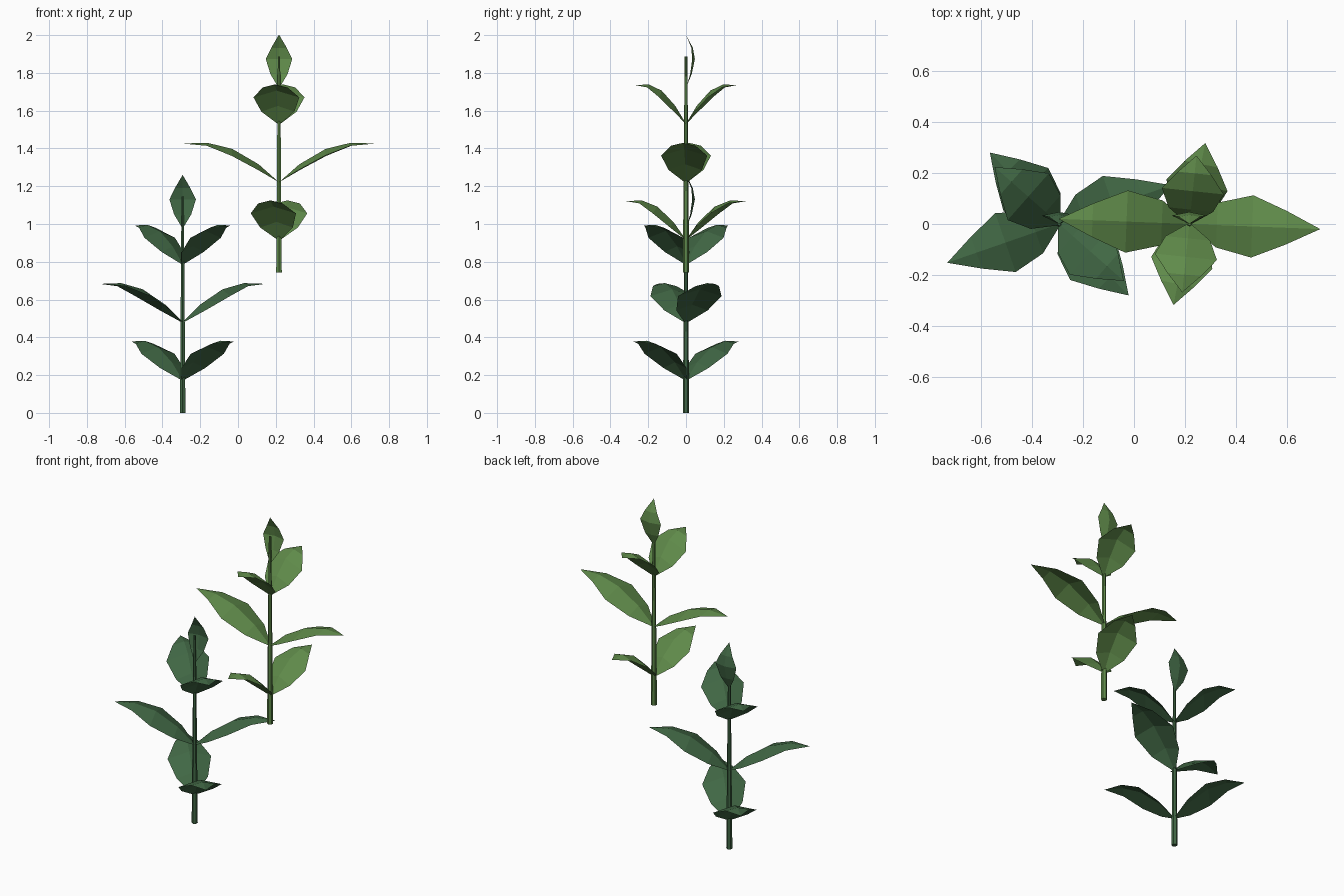
import bpy, bmesh, math
from mathutils import Vector

if "Cube" in bpy.data.objects:
    bpy.data.objects.remove(bpy.data.objects["Cube"])


def material(name, color):
    m = bpy.data.materials.new(name)
    m.diffuse_color = (*color, 1)
    m.use_nodes = True
    m.node_tree.nodes["Principled BSDF"].inputs["Base Color"].default_value = m.diffuse_color
    return m


def finish(name, bm, mat):
    bmesh.ops.recalc_face_normals(bm, faces=bm.faces)
    me = bpy.data.meshes.new(name)
    bm.to_mesh(me)
    bm.free()
    me.materials.append(mat)
    ob = bpy.data.objects.new(name, me)
    bpy.context.collection.objects.link(ob)
    return ob


def blade(name, stations, mat):
    """Folded leaf from (left, crease, right) points at each station."""
    bm = bmesh.new()
    rows = [[bm.verts.new(p) for p in s] for s in stations]
    for a, b in zip(rows, rows[1:]):
        for i in (0, 1):
            bm.faces.new((a[i], a[i + 1], b[i + 1], b[i]))
    bmesh.ops.remove_doubles(bm, verts=bm.verts, dist=0.0005)
    return finish(name, bm, mat)


# Fraction of length, rise of the ridge, share of half width, drop of the edges
LEAF = [(0, 0, 0.06, 0), (0.21, 0.095, 0.72, 0.03), (0.48, 0.176, 1, 0.036),
        (0.74, 0.209, 0.54, 0.016), (1, 0.205, 0, 0)]
# Height, distance behind the stem, half width, forward fold of the edges
TIP = [(0.985, 0.003, 0.006, 0), (1.05, 0.03, 0.045, 0.008),
       (1.13, 0.047, 0.07, 0.014), (1.19, 0.036, 0.041, 0.008), (1.26, 0, 0, 0)]


def leaf(name, base, reach, half, mat):
    d = Vector((*reach, 0))
    side = Vector((-d.y, d.x, 0)).normalized() * half
    rows = []
    for f, rise, w, drop in LEAF:
        c = base + d * f + Vector((0, 0, rise))
        down = Vector((0, 0, -drop))
        rows.append((c + side * w + down, c, c - side * w + down))
    blade(name, rows, mat)


def plant(label, x, z, reaches, mat):
    root = Vector((x, 0, z))
    # Tapered stem
    bm = bmesh.new()
    bmesh.ops.create_cone(bm, cap_ends=True, segments=6, radius1=0.017,
                          radius2=0.007, depth=1.145)
    bmesh.ops.translate(bm, verts=bm.verts, vec=root + Vector((0, 0, 0.5725)))
    finish(label + "_stem", bm, mat)
    # Opposite leaf pairs
    for level, h, (rx, ry) in zip(("lower", "middle", "upper"), (0.173, 0.478, 0.787), reaches):
        for s, word in ((1, "first"), (-1, "second")):
            leaf(f"{label}_{level}_leaf_{word}", root + Vector((0, 0, h)),
                 (s * rx, s * ry), 0.122, mat)
    # Upright end leaf
    rows = []
    for h, y, w, fold in TIP:
        c = root + Vector((0, y, h))
        rows.append((c + Vector((-w, -fold, 0)), c, c + Vector((w, -fold, 0))))
    blade(label + "_end_leaf", rows, mat)


dark = material("dark green", (0.052, 0.135, 0.058))
light = material("light green", (0.115, 0.255, 0.068))

plant("short_plant", -0.293, 0, [(0.272, -0.28), (0.439, 0.152), (0.253, -0.223)], dark)
plant("tall_plant", 0.217, 0.743, [(0.062, 0.317), (0.513, -0.02), (0.028, 0.268)], light)
